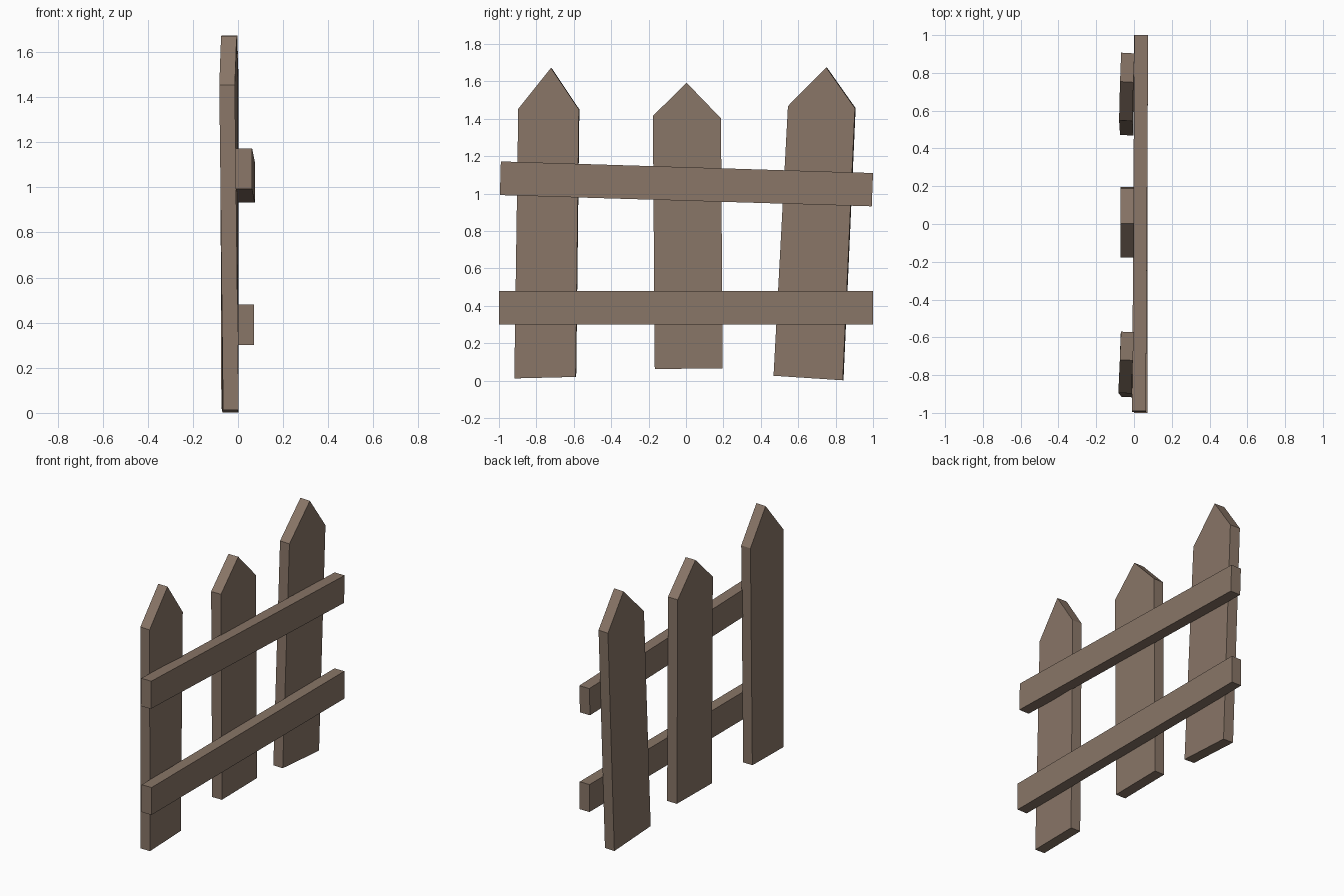
import bpy

wood = bpy.data.materials.new("weathered brown wood")
wood.diffuse_color = (0.25, 0.18, 0.136, 1)


def board(name, outline, thickness, back_shift=0.0):
    """Extrude an outline of (y, z, front x) points backwards along -x."""
    n = len(outline)
    front = [(x, y, z) for y, z, x in outline]
    back = [(x - thickness, y + back_shift, z) for y, z, x in outline]
    faces = [tuple(range(n)), tuple(range(2 * n - 1, n - 1, -1))]
    faces += [(i, i + n, (i + 1) % n + n, (i + 1) % n) for i in range(n)]
    mesh = bpy.data.meshes.new(name)
    mesh.from_pydata(front + back, [], faces)
    mesh.materials.append(wood)
    obj = bpy.data.objects.new(name, mesh)
    bpy.context.collection.objects.link(obj)


# Pointed upright pickets, each slightly crooked
board("left_picket", [(-0.918, 0.012, 0.003), (-0.59, 0.02, -0.002), (-0.573, 1.45, 0.0),
                      (-0.722, 1.672, -0.006), (-0.897, 1.453, -0.014)], 0.069, 0.003)
board("middle_picket", [(-0.167, 0.062, 0.0), (0.196, 0.066, 0.0), (0.187, 1.402, 0.0),
                        (0.003, 1.593, 0.0), (-0.177, 1.415, 0.0)], 0.071)
board("right_picket", [(0.468, 0.026, -0.003), (0.838, 0.002, 0.002), (0.903, 1.457, 0.003),
                       (0.75, 1.674, -0.003), (0.545, 1.468, -0.008)], 0.071, 0.004)

# Horizontal rails across the pickets
board("upper_rail", [(-0.995, 0.992, 0.063), (0.993, 0.932, 0.075),
                     (1.0, 1.11, 0.075), (-0.99, 1.172, 0.063)], 0.073)
board("lower_rail", [(-1.0, 0.3, 0.072), (1.0, 0.3, 0.072),
                     (1.0, 0.48, 0.072), (-1.0, 0.48, 0.072)], 0.071)
